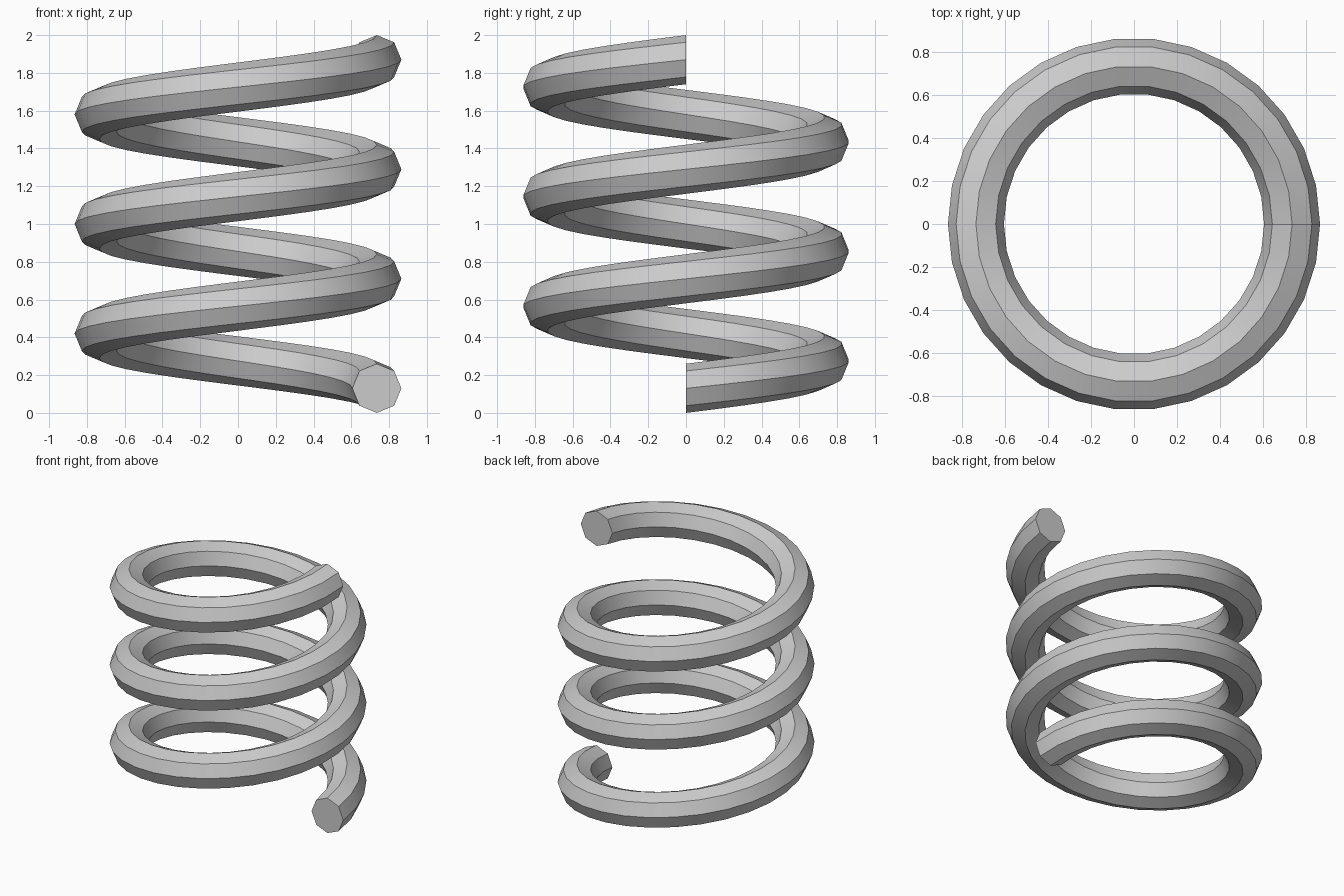
import bpy, bmesh
from math import sin, cos, pi, radians

if "Cube" in bpy.data.objects:
    bpy.data.objects.remove(bpy.data.objects["Cube"])

COIL_R, WIRE_R, SIDES = 0.735, 0.13, 8
TURNS, STEPS, PITCH = 3, 30, 0.58

bm = bmesh.new()

# Upright octagonal wire sections, carried around and up the helix
rings = []
for i in range(TURNS * STEPS + 1):
    a = 2 * pi * i / STEPS
    z = WIRE_R + PITCH * i / STEPS
    ring = []
    for k in range(SIDES):
        t = 2 * pi * k / SIDES
        r = COIL_R + WIRE_R * cos(t)
        ring.append(bm.verts.new((r * cos(a), r * sin(a), z + WIRE_R * sin(t))))
    rings.append(ring)

# Wire skin
for lo, hi in zip(rings, rings[1:]):
    for k in range(SIDES):
        n = (k + 1) % SIDES
        bm.faces.new((lo[k], lo[n], hi[n], hi[k]))

# Flat cut ends
bm.faces.new(rings[0])
bm.faces.new(rings[-1])
bmesh.ops.recalc_face_normals(bm, faces=bm.faces)

mesh = bpy.data.meshes.new("coil_spring")
bm.to_mesh(mesh)
bm.free()
spring = bpy.data.objects.new("coil_spring", mesh)
bpy.context.collection.objects.link(spring)

# Smooth along the wire, crisp between its eight sides
bpy.context.view_layer.objects.active = spring
spring.select_set(True)
bpy.ops.object.shade_smooth_by_angle(angle=radians(30))
